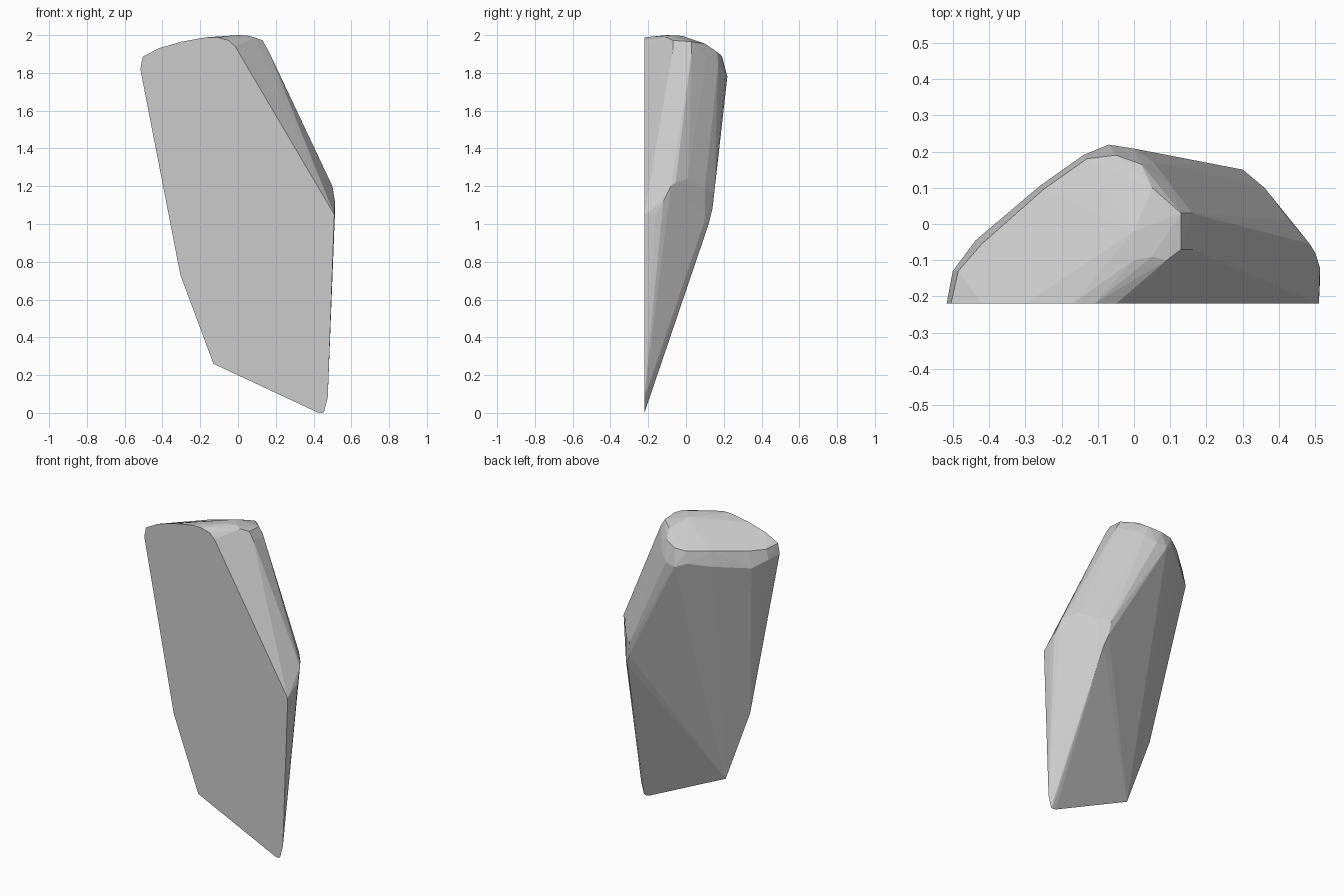
import bpy, bmesh

# Flat front outline (x, z), lying on the plane y = -0.22
FRONT_Y = -0.22
front = [(-0.517, 1.82), (-0.505, 1.885), (-0.42, 1.93), (-0.30, 1.965),
         (-0.17, 1.988), (-0.11, 1.988), (-0.05, 1.972), (-0.015, 1.94),
         (0.51, 1.05), (0.475, 0.08), (0.455, 0.005), (0.445, 0.0),
         (0.42, 0.003), (-0.13, 0.26), (-0.305, 0.73)]

# Crown: the gently domed top and its rim
crown = [(0.0, -0.10, 2.0), (0.05, -0.09, 1.998), (0.0, -0.02, 1.996),
         (0.09, -0.10, 1.987), (0.13, -0.07, 1.972), (0.13, 0.03, 1.965),
         (0.05, 0.10, 1.955), (0.02, 0.165, 1.91), (-0.05, 0.19, 1.89),
         (-0.13, 0.18, 1.885), (-0.25, 0.095, 1.885), (-0.42, -0.055, 1.875),
         (-0.485, -0.13, 1.875)]

# Shoulder: lower edge of the rounded rim
shoulder = [(-0.50, -0.13, 1.81), (-0.437, -0.045, 1.77), (-0.26, 0.105, 1.79),
            (-0.14, 0.19, 1.81), (-0.07, 0.219, 1.78), (0.0, 0.208, 1.79),
            (0.055, 0.17, 1.84), (0.10, 0.11, 1.88), (0.16, 0.03, 1.915),
            (0.16, -0.07, 1.92)]

# Knee: the blunt bend on the right side
knee = [(0.50, -0.08, 1.20), (0.513, -0.12, 1.12), (0.513, -0.16, 1.05),
        (0.485, -0.055, 1.22), (0.43, 0.01, 1.24), (0.36, 0.10, 1.19),
        (0.31, 0.14, 1.08), (0.30, 0.15, 1.17), (0.36, 0.10, 1.02),
        (0.335, 0.12, 1.0)]

# Wrap the sections in one convex faceted skin
bm = bmesh.new()
for x, z in front:
    bm.verts.new((x, FRONT_Y, z))
for p in crown + shoulder + knee:
    bm.verts.new(p)
result = bmesh.ops.convex_hull(bm, input=bm.verts[:])
loose = {g for g in result["geom_interior"] + result["geom_unused"]
         if isinstance(g, bmesh.types.BMVert)}
bmesh.ops.delete(bm, geom=list(loose), context='VERTS')
bmesh.ops.dissolve_limit(bm, angle_limit=0.01, verts=bm.verts[:], edges=bm.edges[:])
bmesh.ops.recalc_face_normals(bm, faces=bm.faces[:])

mesh = bpy.data.meshes.new("stone_shard")
bm.to_mesh(mesh)
bm.free()
shard = bpy.data.objects.new("stone_shard", mesh)
bpy.context.collection.objects.link(shard)
